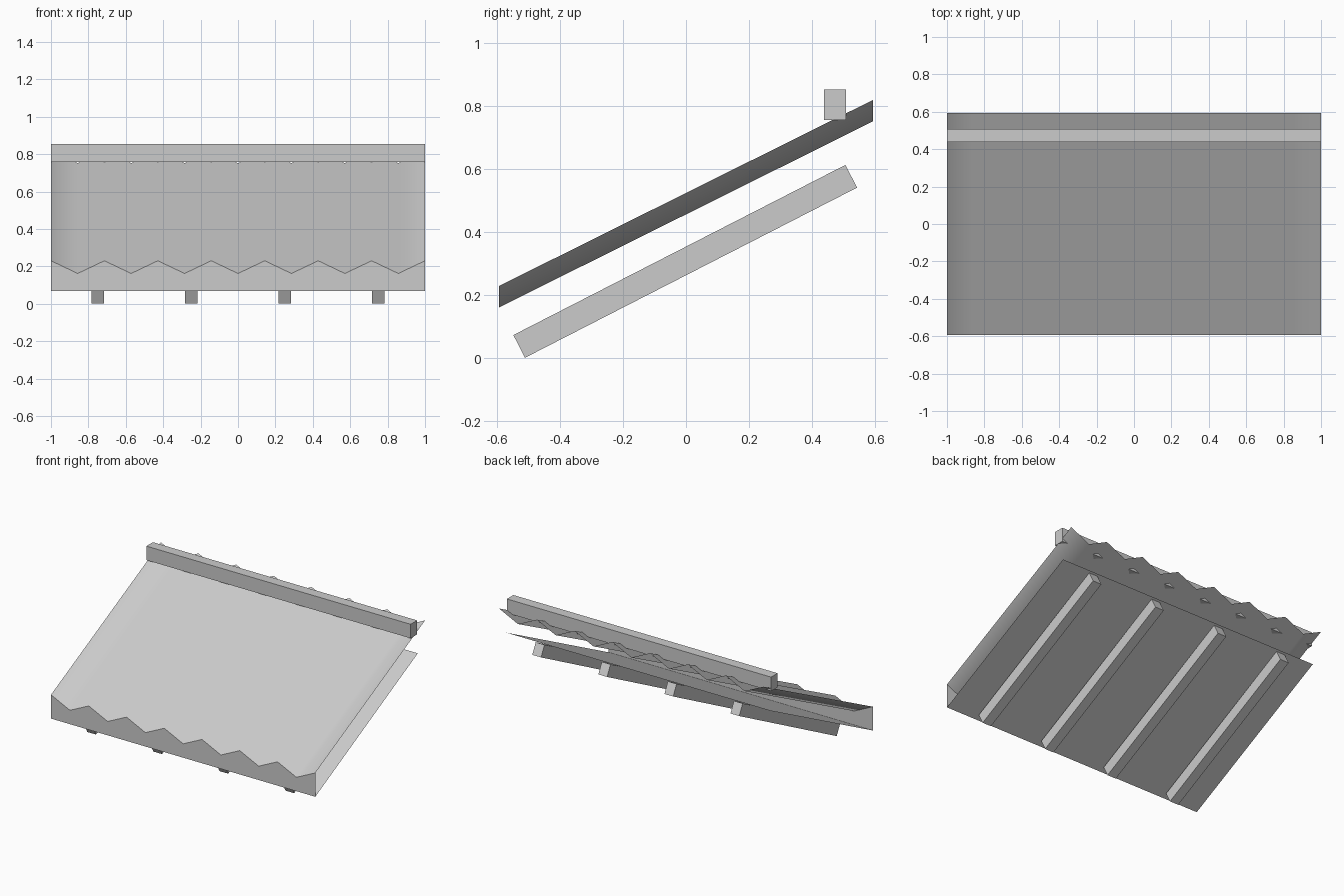
import bpy, bmesh
from math import atan2
from mathutils import Vector

if "Cube" in bpy.data.objects:
    bpy.data.objects.remove(bpy.data.objects["Cube"])

FRONT, BACK = -0.593, 0.593      # sheet ends in y
RISE = 0.59                      # sheet height gain from front to back
WAVES = 7
BASE = 0.067                     # bottom of the fascia

# zigzag profile at the eave: crest, trough, crest ...
profile = [(-1 + i / WAVES, 0.162 if i % 2 else 0.23) for i in range(2 * WAVES + 1)]


def strip(name, row_a, row_b, smooth=False):
    """Sheet of quads between two rows of points."""
    n = len(row_a)
    faces = [(i, i + 1, n + i + 1, n + i) for i in range(n - 1)]
    mesh = bpy.data.meshes.new(name)
    mesh.from_pydata(row_a + row_b, [], faces)
    mesh.polygons.foreach_set("use_smooth", [smooth] * len(faces))
    obj = bpy.data.objects.new(name, mesh)
    bpy.context.collection.objects.link(obj)
    return obj


def box(name, centre, size, tilt=0.0):
    bm = bmesh.new()
    bmesh.ops.create_cube(bm, size=1)
    bmesh.ops.scale(bm, vec=Vector(size), verts=bm.verts)
    mesh = bpy.data.meshes.new(name)
    bm.to_mesh(mesh)
    bm.free()
    obj = bpy.data.objects.new(name, mesh)
    obj.location = centre
    obj.rotation_euler.x = tilt
    bpy.context.collection.objects.link(obj)
    return obj


# corrugated roof sheet
eave = [(x, FRONT, z) for x, z in profile]
top = [(x, BACK, z + RISE) for x, z in profile]
strip("corrugated_sheet", eave, top, smooth=True)

# fascia closing the eave under the corrugations
strip("fascia", [(x, FRONT, BASE) for x, z in profile], eave)

# flat deck below the sheet
strip("deck", [(-1, 0.515, 0.625), (1, 0.515, 0.625)], [(-1, FRONT, BASE), (1, FRONT, BASE)])

# ridge beam lying across the top
box("ridge_beam", (0, 0.473, 0.805), (2, 0.07, 0.096))

# rafters under the deck
for x in (-0.75, -0.25, 0.25, 0.75):
    box("rafter", (x, -0.0025, 0.308), (0.066, 1.184, 0.081), atan2(0.54, 1.054))
